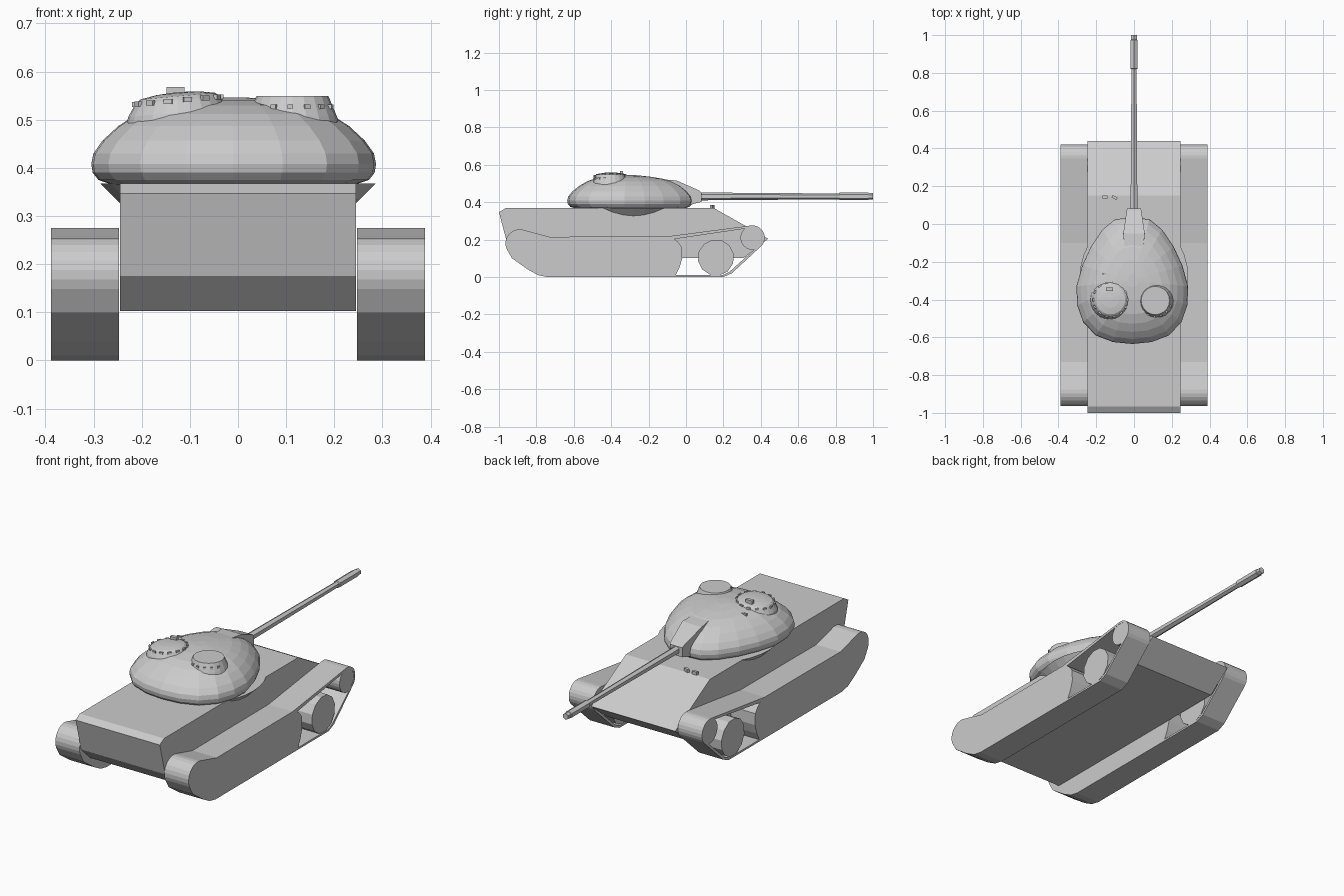
import bpy, bmesh, math
from mathutils import Vector, Matrix

if "Cube" in bpy.data.objects:
    bpy.data.objects.remove(bpy.data.objects["Cube"])


def make(name, verts, faces, mirror=False):
    me = bpy.data.meshes.new(name)
    me.from_pydata(verts, [], faces)
    bm = bmesh.new()
    bm.from_mesh(me)
    bmesh.ops.recalc_face_normals(bm, faces=bm.faces)
    bm.to_mesh(me)
    bm.free()
    ob = bpy.data.objects.new(name, me)
    bpy.context.collection.objects.link(ob)
    if mirror:
        ob.modifiers.new("Mirror", 'MIRROR').use_mirror_merge = False
    return ob


def loft(name, rings, mirror=False):
    """Skin between equal-length closed rings and cap both ends."""
    n = len(rings[0])
    verts = [p for r in rings for p in r]
    faces = [(k * n + i, k * n + (i + 1) % n, (k + 1) * n + (i + 1) % n, (k + 1) * n + i)
             for k in range(len(rings) - 1) for i in range(n)]
    faces += [tuple(range(n)), tuple(range(len(verts) - n, len(verts)))]
    return make(name, verts, faces, mirror)


def prism(name, profile, x0, x1, mirror=False):
    """Extrude a (y, z) profile across x."""
    return loft(name, [[(x, y, z) for y, z in profile] for x in (x0, x1)], mirror)


def arc(cy, cz, r, a0, a1, n):
    return [(cy + r * math.cos(math.radians(a0 + (a1 - a0) * i / n)),
             cz + r * math.sin(math.radians(a0 + (a1 - a0) * i / n))) for i in range(n + 1)]


def stack(name, cx, cy, levels, n, tilt=0, sy=1):
    """Upright turned shape from (radius, z) levels; tilt leans it along x."""
    return loft(name, [[(cx + r * math.cos(2 * math.pi * i / n),
                         cy + sy * r * math.sin(2 * math.pi * i / n),
                         z + tilt * r * math.cos(2 * math.pi * i / n)) for i in range(n)]
                       for r, z in levels])


def box(name, loc, size, turn=0):
    ring = [(-.5, -.5), (.5, -.5), (.5, .5), (-.5, .5)]
    ob = loft(name, [[(x * size[0], y * size[1], z * size[2]) for x, y in ring] for z in (-.5, .5)])
    ob.data.transform(Matrix.Translation(loc) @ Matrix.Rotation(turn, 4, 'Z'))
    return ob


# Hull
prism("hull", [(-.965, .368), (.15, .368), (.44, .205), (.31, .103),
               (-.88, .103), (-.955, .175), (-1, .347)], -.245, .245)
stack("turret_ring_flare", 0, -.28, [(.24, .322), (.287, .368)], 32, sy=1.1)

# Track assemblies: solid skirt, open front loop and wheels
XI, XO = .247, .388
skirt = arc(-.89, .18, .075, 80, 205, 8) + [
    (-.93, .10), (-.845, .04), (-.79, .01), (-.74, 0), (-.06, 0), (-.035, .05),
    (-.02, .10), (-.022, .16), (-.045, .19), (-.08, .217), (-.73, .215)]
prism("track_skirt", skirt, XI, XO, True)
loop = [(-.07, 0), (.2, 0), (.245, .02)] + arc(.355, .21, .066, -38, 98, 9) + [
    (-.1, .217), (-.06, .203)] + arc(.355, .21, .054, 98, -38, 9) + [
    (.235, .03), (.195, .01), (-.07, .01)]
prism("front_track", loop, XI, XO, True)
prism("front_idler", arc(.355, .21, .064, 0, 345, 23), XI + .001, XO - .001, True)
prism("road_wheel", arc(.16, .104, .097, 11, 341, 11), XI + .003, XO - .003, True)

# Cast turret: egg-shaped plan scaled up through its height
half = [(.09, .025), (.155, -.03), (.215, -.12), (.26, -.22), (.29, -.33),
        (.286, -.43), (.255, -.52), (.19, -.59), (.10, -.625)]
plan = [(0, .035)] + half + [(0, -.635)] + [(-x, y) for x, y in reversed(half)]
rings = []
for s, z in [(.86, .366), (.95, .375), (.99, .39), (1.0, .408), (.985, .43), (.92, .457),
             (.81, .487), (.68, .512), (.53, .53), (.32, .541), (.1, .546)]:
    rings.append([(-.009 + x * s * 1.02, -.3 + (y + .3) * s,
                   z - max(0, z - .5) * .3 * max(0, (y + .3) * s) / .3) for x, y in plan])
loft("turret", rings)

# Gun mantlet, narrowing towards the barrel
side = [(-.12, .522, .05), (-.05, .516, .057), (.07, .463, .039),
        (.082, .452, .037), (.082, .402, .037), (.03, .388, .045), (-.1, .388, .055)]
loft("mantlet", [[(k * w, y, z) for y, z, w in side] for k in (-1, 1)])

# Gun barrel with thicker muzzle
barrel = []
for y, r in [(.05, .021), (.82, .0155), (.822, .0205), (.975, .0205), (.977, .017), (1.0, .017)]:
    barrel.append([(r * math.cos(math.pi / 6 + i * math.pi / 3), y,
                    .431 + r * math.sin(math.pi / 6 + i * math.pi / 3)) for i in range(6)])
loft("gun_barrel", barrel)

# Commander cupola with vision blocks and hatch details
CX, CY = -.125, -.40
stack("commander_cupola", CX, CY, [(.108, .495), (.103, .515), (.088, .541), (.078, .549),
                                   (.045, .555), (.012, .557)], 24, .09)
for i in range(14):
    a = 2 * math.pi * i / 14
    box("vision_block", (CX + .091 * math.cos(a), CY + .091 * math.sin(a), .540 + .008 * math.cos(a)),
        (.008, .018, .010), a)
box("hatch_periscope", (-.13, -.345, .559), (.038, .018, .018))
box("roof_periscope", (-.155, -.265, .523), (.026, .010, .022))

# Loader hatch
stack("loader_hatch", .113, -.405, [(.098, .49), (.092, .508), (.075, .549)], 20)
for i in range(7):
    a = math.radians(195 + i * 24)
    box("hatch_block", (.113 + .085 * math.cos(a), -.405 + .085 * math.sin(a), .527),
        (.008, .012, .010), a)

# Driver periscopes on the hull roof edge
box("driver_periscope", (-.153, .143, .373), (.028, .014, .022))
box("driver_periscope", (-.103, .140, .373), (.030, .014, .022), -.45)
